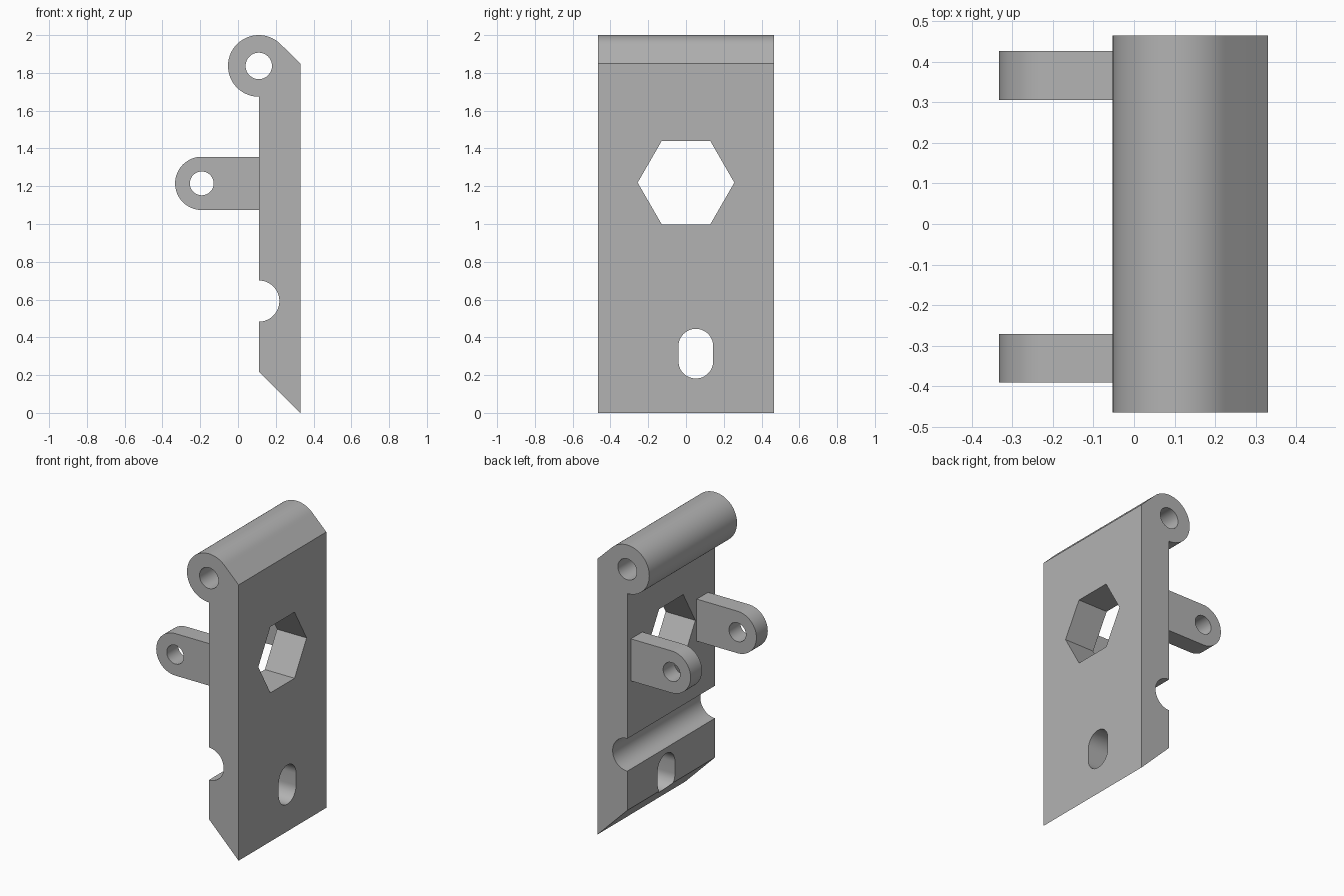
import bpy
import bmesh
from math import cos, sin, radians
from mathutils import Vector

if "Cube" in bpy.data.objects:
    bpy.data.objects.remove(bpy.data.objects["Cube"], do_unlink=True)

grey = bpy.data.materials.new("plain grey")
grey.use_nodes = True
grey.diffuse_color = (0.45, 0.45, 0.45, 1)
grey.node_tree.nodes["Principled BSDF"].inputs["Base Color"].default_value = grey.diffuse_color


def arc(cx, cy, r, start, end, steps):
    """Points on a circular arc, angles in degrees."""
    angles = [radians(start + (end - start) * i / steps) for i in range(steps + 1)]
    return [(cx + r * cos(a), cy + r * sin(a)) for a in angles]


def circle(cx, cy, r, sides=48):
    return arc(cx, cy, r, 0, 360, sides)[:-1]


def prism(name, profile, axis, low, high):
    """Extrude an (x, z) profile along y, or a (y, z) profile along x."""
    bm = bmesh.new()
    place = (lambda p: (p[0], low, p[1])) if axis == "y" else (lambda p: (low, p[0], p[1]))
    face = bm.faces.new([bm.verts.new(place(p)) for p in profile])
    direction = Vector((0, 1, 0) if axis == "y" else (1, 0, 0))
    new = bmesh.ops.extrude_face_region(bm, geom=[face])["geom"]
    moved = [v for v in new if isinstance(v, bmesh.types.BMVert)]
    bmesh.ops.translate(bm, verts=moved, vec=direction * (high - low))
    bmesh.ops.recalc_face_normals(bm, faces=bm.faces)
    mesh = bpy.data.meshes.new(name)
    bm.to_mesh(mesh)
    bm.free()
    mesh.materials.append(grey)
    obj = bpy.data.objects.new(name, mesh)
    bpy.context.collection.objects.link(obj)
    return obj


def finish(obj, cutters):
    """Cut the openings, then smooth the round surfaces."""
    bpy.ops.object.select_all(action="DESELECT")
    obj.select_set(True)
    bpy.context.view_layer.objects.active = obj
    for cutter in cutters:
        mod = obj.modifiers.new("cut", "BOOLEAN")
        mod.operation = "DIFFERENCE"
        mod.solver = "EXACT"
        mod.object = cutter
        bpy.ops.object.modifier_apply(modifier=mod.name)
        bpy.data.objects.remove(cutter, do_unlink=True)
    bpy.ops.object.shade_smooth_by_angle(angle=radians(30))


BACK, FACE, HALF = 0.11, 0.33, 0.465

# Plate with bevelled foot, rod groove and hinge barrel in one profile
profile = [(FACE, 0), (FACE, 1.85)]
profile += arc(BACK, 1.837, 0.163, 45, 270, 48)
profile += arc(BACK, 0.592, 0.109, 90, -90, 32)
profile += [(BACK, 0.22)]
plate = prism("hinged_plate", profile, "y", -HALF, HALF)

# Openings: hinge bore, hexagonal window and rounded slot
slot = arc(0.052, 0.353, 0.092, 0, 180, 24) + arc(0.052, 0.274, 0.092, 180, 360, 24)
finish(plate, [
    prism("bore_cutter", circle(BACK, 1.837, 0.07), "y", -1, 1),
    prism("hexagon_cutter", circle(0, 1.219, 0.256, 6), "x", -1, 1),
    prism("slot_cutter", slot, "x", -1, 1),
])

# Pair of rounded lugs with pin holes
lug_profile = arc(-0.192, 1.215, 0.141, 90, 270, 32) + [(BACK, 1.074), (BACK, 1.356)]
for name, low, high in (("front_lug", -0.391, -0.271), ("back_lug", 0.306, 0.427)):
    lug = prism(name, lug_profile, "y", low, high)
    finish(lug, [prism("pin_cutter", circle(-0.192, 1.215, 0.063), "y", -1, 1)])
